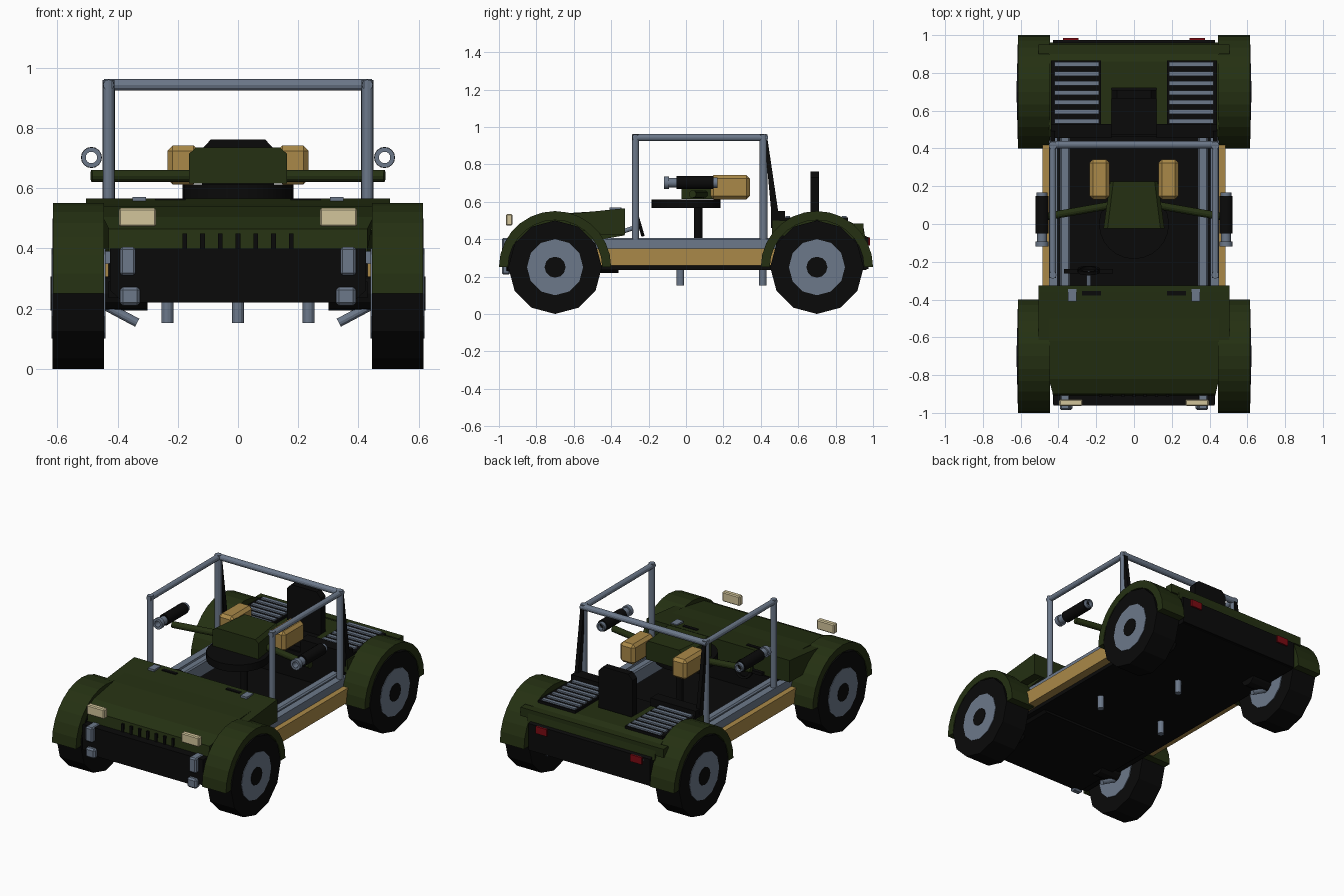
import bpy, bmesh, math
from mathutils import Vector

if "Cube" in bpy.data.objects:
    bpy.data.objects.remove(bpy.data.objects["Cube"], do_unlink=True)


def material(name, r, g, b):
    m = bpy.data.materials.new(name)
    m.use_nodes = True
    m.diffuse_color = (r, g, b, 1)
    m.node_tree.nodes["Principled BSDF"].inputs["Base Color"].default_value = (r, g, b, 1)
    return m


GREEN = material("dark_green", 0.018, 0.03, 0.006)
BLACK = material("black", 0.003, 0.003, 0.003)
STEEL = material("blue_grey_steel", 0.15, 0.19, 0.255)
TAN = material("tan", 0.4, 0.25, 0.065)
CREAM = material("headlight_cream", 0.65, 0.56, 0.33)
RED = material("tail_red", 0.2, 0.003, 0.006)


def finish(name, bm, mat, smooth=False):
    bmesh.ops.recalc_face_normals(bm, faces=bm.faces)
    me = bpy.data.meshes.new(name)
    bm.to_mesh(me)
    bm.free()
    me.materials.append(mat)
    ob = bpy.data.objects.new(name, me)
    bpy.context.collection.objects.link(ob)
    if smooth:
        bpy.ops.object.select_all(action='DESELECT')
        ob.select_set(True)
        bpy.context.view_layer.objects.active = ob
        bpy.ops.object.shade_smooth_by_angle(angle=math.radians(35))
    return ob


def prism(name, pts, lo, hi, axis, mat, taper=None):
    """Extrude a 2D outline along an axis; the outline uses the other two axes in order."""
    bm = bmesh.new()
    rings = []
    for d in (lo, hi):
        ring = []
        for p in pts:
            co = list(p)
            co.insert(axis, d)
            ring.append(bm.verts.new(co))
        rings.append(ring)
    n = len(pts)
    for ring in rings:
        bm.faces.new(ring)
    for i in range(n):
        j = (i + 1) % n
        bm.faces.new((rings[0][i], rings[0][j], rings[1][j], rings[1][i]))
    if taper:
        for v in bm.verts:
            taper(v.co)
    return finish(name, bm, mat)


def box(name, x, y, z, mat, bevel=0):
    pts = [(x[0], z[0]), (x[1], z[0]), (x[1], z[1]), (x[0], z[1])]
    ob = prism(name, pts, y[0], y[1], 1, mat)
    if bevel:
        mod = ob.modifiers.new("chamfer", 'BEVEL')
        mod.width, mod.segments = bevel, 1
    return ob


def pair(name, x, y, z, mat, bevel=0):
    """A box on each side of the centre line."""
    for side, s in (("left", 1), ("right", -1)):
        box(name + "_" + side, sorted((s * x[0], s * x[1])), y, z, mat, bevel)


def tube(name, a, b, r, mat, sides=12, hole=0):
    """Rod between two points, or a pipe when hole is given."""
    a, b = Vector(a), Vector(b)
    q = (b - a).to_track_quat('Z', 'Y')
    rings = []
    bm = bmesh.new()
    path = [(a, r), (b, r)] + ([(b, hole), (a, hole)] if hole else [])
    for c, rad in path:
        rings.append([bm.verts.new(c + q @ Vector((rad * math.cos(t), rad * math.sin(t), 0)))
                      for t in (2 * math.pi * i / sides for i in range(sides))])
    count = len(rings) if hole else 1
    for k in range(count):
        r0, r1 = rings[k], rings[(k + 1) % len(rings)]
        for i in range(sides):
            j = (i + 1) % sides
            bm.faces.new((r0[i], r0[j], r1[j], r1[i]))
    if not hole:
        bm.faces.new(rings[0])
        bm.faces.new(rings[1])
    return finish(name, bm, mat, smooth=sides > 12)


def arc(cy, cz, r, steps):
    return [(cy + r * math.cos(math.pi * i / steps), cz + r * math.sin(math.pi * i / steps))
            for i in range(steps + 1)]


# Chassis tub, front and rear body cores
box("floor_tub", (-0.43, 0.43), (-0.955, 0.965), (0.235, 0.29), BLACK)
prism("front_core", [(-0.38, 0.22), (0.38, 0.22), (0.425, 0.26), (0.425, 0.4), (-0.425, 0.4), (-0.425, 0.26)],
      -0.96, -0.36, 1, BLACK)
prism("rear_core", [(0.46, 0.24), (0.975, 0.24), (0.975, 0.41), (0.9, 0.44), (0.5, 0.46), (0.46, 0.46)],
      -0.43, 0.43, 0, BLACK)


# Hood: sloped prism narrowed at the nose, wide cowl behind it
def nose(co):
    if co.y < -0.88:
        co.x *= 0.955


prism("hood", [(-0.33, 0.42), (-0.33, 0.558), (-0.62, 0.54), (-0.82, 0.505), (-0.9, 0.465), (-0.91, 0.39), (-0.5, 0.39)],
      -0.45, 0.45, 0, GREEN, nose)
prism("cowl", [(-0.325, 0.425), (-0.325, 0.565), (-0.36, 0.562), (-0.62, 0.535), (-0.62, 0.46), (-0.45, 0.425)],
      -0.505, 0.505, 0, GREEN)
for i in range(7):
    x = (i - 3) * 0.059
    box("grille_slot_%d" % i, (x - 0.008, x + 0.008), (-0.915, -0.9), (0.385, 0.45), BLACK)
pair("headlight", (0.272, 0.396), (-0.963, -0.928), (0.472, 0.534), CREAM, 0.006)
pair("hood_vent", (0.175, 0.275), (-0.378, -0.355), (0.555, 0.566), BLACK)
pair("hood_latch", (0.305, 0.35), (-0.41, -0.345), (0.55, 0.57), STEEL)

# Steel frame rails, tow brackets and tan side planks
pair("frame_rail", (0.34, 0.392), (-0.985, 0.975), (0.31, 0.405), STEEL, 0.008)
pair("tow_bracket", (0.325, 0.392), (-0.985, -0.94), (0.21, 0.272), STEEL, 0.01)
pair("sill_rail", (0.405, 0.45), (-0.5, 0.48), (0.35, 0.4), STEEL)
pair("side_plank", (0.43, 0.485), (-0.52, 0.52), (0.258, 0.35), TAN)

# Rear deck in two halves with grilles, tail beam and lights
deck = [(0.46, 0.42), (0.46, 0.5), (0.86, 0.5), (0.95, 0.46), (0.96, 0.4), (0.9, 0.4)]
for side, s in (("left", 1), ("right", -1)):
    prism("rear_deck_" + side, deck, *sorted((s * 0.12, s * 0.45)), 0, GREEN)
prism("rear_deck_centre", [(0.72, 0.42), (0.72, 0.5), (0.86, 0.5), (0.95, 0.46), (0.96, 0.4), (0.9, 0.4)],
      -0.12, 0.12, 0, GREEN)
box("tail_beam", (-0.505, 0.505), (0.9, 0.95), (0.43, 0.485), GREEN)
pair("deck_grille_base", (0.175, 0.44), (0.505, 0.865), (0.49, 0.515), BLACK)
for i in range(7):
    y = 0.545 + i * 0.05
    pair("deck_slat_%d" % i, (0.185, 0.42), (y - 0.012, y + 0.012), (0.51, 0.524), STEEL)
pair("deck_front_lip", (0.12, 0.44), (0.455, 0.53), (0.46, 0.55), BLACK)
pair("tail_light", (0.295, 0.375), (0.955, 0.985), (0.365, 0.41), RED)
prism("seat_back", [(-0.12, 0.42), (0.12, 0.42), (0.12, 0.73), (0.09, 0.762), (-0.09, 0.762), (-0.12, 0.73)],
      0.665, 0.71, 1, BLACK)
box("seat_base", (-0.12, 0.12), (0.47, 0.7), (0.42, 0.49), BLACK)

# Wheels, fenders and suspension arms at each corner
for side, s in (("left", 1), ("right", -1)):
    for end, y in (("front", -0.7), ("rear", 0.7)):
        tag = end + "_" + side
        tube("tyre_" + tag, (s * 0.445, y, 0.25), (s * 0.617, y, 0.25), 0.25, BLACK)
        tube("hub_" + tag, (s * 0.44, y, 0.25), (s * 0.62, y, 0.25), 0.15, STEEL)
        tube("hub_centre_" + tag, (s * 0.3, y, 0.25), (s * 0.623, y, 0.25), 0.056, BLACK)
        outline = arc(y, 0.25, 0.3, 14) + arc(y, 0.25, 0.252, 14)[::-1]
        fender = prism("fender_" + tag, outline, *sorted((s * 0.445, s * 0.615)), 0, GREEN)
        tube("suspension_arm_" + tag, (s * 0.335, y, 0.153), (s * 0.47, y, 0.225), 0.015, STEEL)

# Roll cage with tapered rear braces
for side, s in (("left", 1), ("right", -1)):
    x = s * 0.43
    tube("cage_front_post_" + side, (x, -0.27, 0.35), (x, -0.27, 0.96), 0.019, STEEL)
    tube("cage_rear_post_" + side, (x, 0.415, 0.35), (x, 0.415, 0.96), 0.021, STEEL)
    tube("cage_side_bar_" + side, (x, -0.285, 0.943), (x, 0.43, 0.943), 0.018, STEEL)
    prism("cage_brace_" + side, [(0.42, 0.94), (0.435, 0.94), (0.5, 0.5), (0.46, 0.5)],
          x - 0.012, x + 0.012, 0, BLACK)
tube("cage_cross_bar", (-0.445, 0.42, 0.943), (0.445, 0.42, 0.943), 0.019, STEEL)

# Turret: stand, disc, armoured housing and rear boxes
tube("turret_stand", (0, 0.065, 0.28), (0, 0.065, 0.57), 0.022, BLACK)
tube("turret_disc", (0, 0, 0.566), (0, 0, 0.612), 0.185, BLACK, 24)


def narrow_back(co):
    if co.y > 0.1:
        co.x *= 0.78


prism("turret_housing", [(-0.162, 0.615), (0.162, 0.615), (0.162, 0.715), (0.14, 0.735), (-0.14, 0.735), (-0.162, 0.715)],
      -0.025, 0.225, 1, GREEN, narrow_back)
pair("ammo_box", (0.13, 0.235), (0.13, 0.342), (0.613, 0.742), TAN, 0.018)

# Side launchers: hollow barrels on angled arms
for side, s in (("left", 1), ("right", -1)):
    x = s * 0.487
    tube("launcher_arm_" + side, (s * 0.12, 0.1, 0.641), (x, 0.035, 0.641), 0.02, GREEN)
    tube("launcher_body_" + side, (x, -0.05, 0.702), (x, 0.147, 0.702), 0.035, BLACK, 16, 0.019)
    tube("launcher_muzzle_" + side, (x, -0.095, 0.702), (x, -0.05, 0.702), 0.026, STEEL, 16, 0.019)
    tube("launcher_tip_" + side, (x, -0.118, 0.702), (x, -0.092, 0.702), 0.034, STEEL, 16, 0.019)
    tube("launcher_cap_" + side, (x, 0.145, 0.702), (x, 0.168, 0.702), 0.028, STEEL, 16, 0.019)

# Steering wheel and column, underside pegs
tube("steering_wheel", (-0.24, -0.255, 0.47), (-0.24, -0.238, 0.475), 0.06, BLACK, 16, 0.045)
tube("steering_column", (-0.24, -0.34, 0.44), (-0.24, -0.245, 0.472), 0.012, STEEL)
box("steering_bar", (-0.37, -0.11), (-0.262, -0.238), (0.462, 0.482), BLACK)
for name, x, y in (("rear", 0, 0.41), ("left", 0.235, -0.03), ("right", -0.235, -0.03)):
    tube("floor_peg_" + name, (x, y, 0.152), (x, y, 0.25), 0.02, STEEL)
